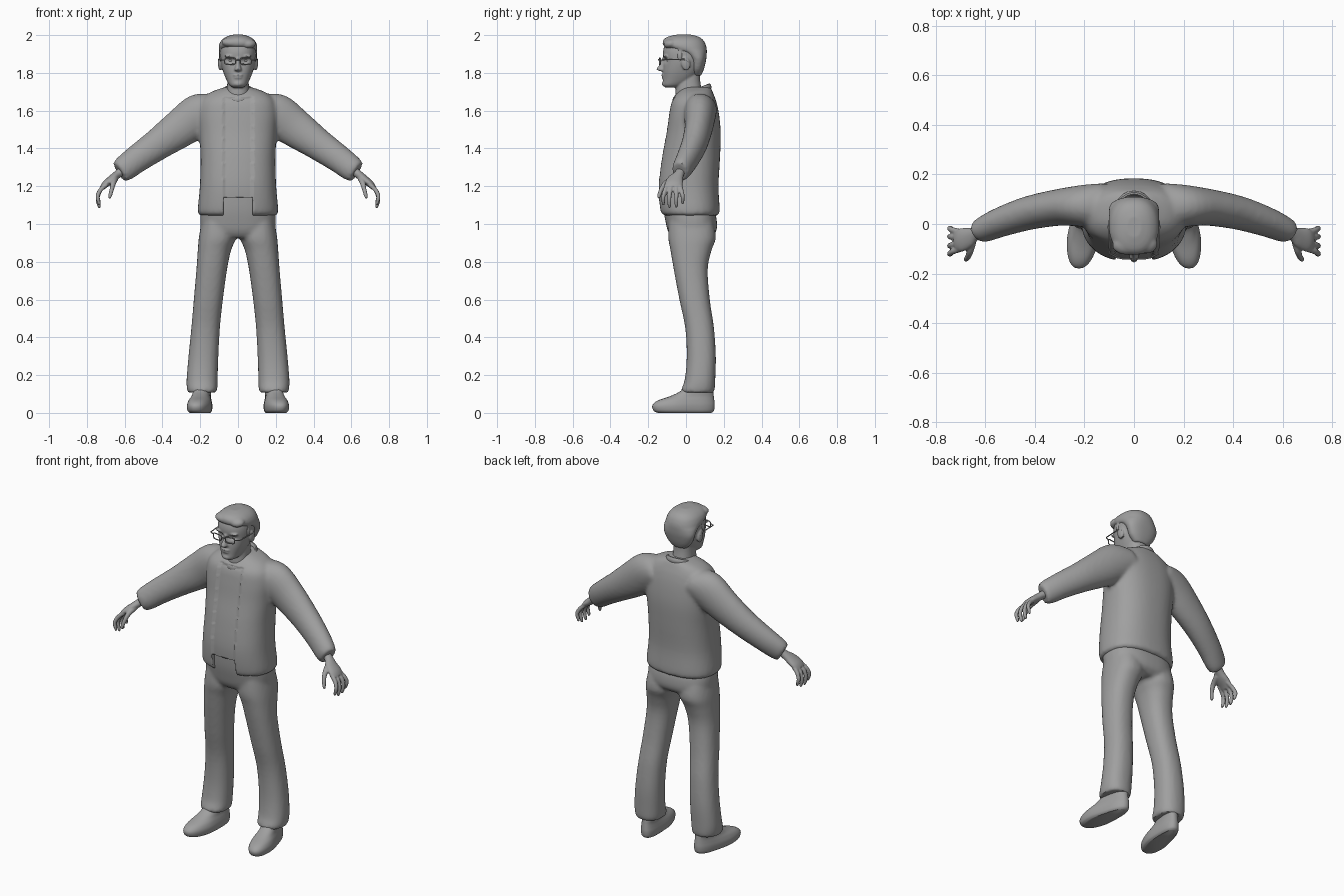
import bpy, bmesh, math
from mathutils import Vector, Matrix

old = bpy.data.objects.get("Cube")
if old:
    bpy.data.objects.remove(old, do_unlink=True)

grey = bpy.data.materials.new("plain_grey")
grey.use_nodes = True
grey.diffuse_color = (0.35, 0.35, 0.35, 1)
grey.node_tree.nodes["Principled BSDF"].inputs["Base Color"].default_value = (0.35, 0.35, 0.35, 1)


def smooth_rows(rows, steps=4):
    """Catmull-Rom interpolation of rows of numbers."""
    out = []
    for i in range(len(rows) - 1):
        p0, p1 = rows[max(i - 1, 0)], rows[i]
        p2, p3 = rows[i + 1], rows[min(i + 2, len(rows) - 1)]
        for s in range(steps):
            t = s / steps
            out.append([b + 0.5 * t * (c - a + t * (2 * a - 5 * b + 4 * c - d + t * (3 * (b - c) + d - a)))
                        for a, b, c, d in zip(p0, p1, p2, p3)])
    return out + [list(rows[-1])]


def skin(bm, rings):
    """Bridge rings of points and cap both ends."""
    loops = [[bm.verts.new(p) for p in ring] for ring in rings]
    n = len(loops[0])
    for a, b in zip(loops, loops[1:]):
        for i in range(n):
            bm.faces.new((a[i], a[(i + 1) % n], b[(i + 1) % n], b[i]))
    bm.faces.new(loops[0][::-1])
    bm.faces.new(loops[-1])


def oval(a, b, power, n):
    for i in range(n):
        c, s = math.cos(math.tau * i / n), math.sin(math.tau * i / n)
        yield (a * math.copysign(abs(c) ** (2 / power), c),
               b * math.copysign(abs(s) ** (2 / power), s))


def stack(bm, rows, power=2.3, n=40):
    """Horizontal sections: z, x centre, half width, front y, back y."""
    skin(bm, [[(cx + u, (f + k) / 2 + v, z) for u, v in oval(w, (k - f) / 2, power, n)]
              for z, cx, w, f, k in smooth_rows(rows)])


def tube(bm, rows, side=1, n=20):
    """Sections along a path: x, y, z, depth radius, height radius."""
    rows = smooth_rows(rows)
    pts = [Vector(r[:3]) for r in rows]
    rings = []
    for i, r in enumerate(rows):
        t = (pts[min(i + 1, len(pts) - 1)] - pts[max(i - 1, 0)]).normalized()
        u = Vector((0, 1, 0))
        u = (u - t * u.dot(t)).normalized()
        v = t.cross(u)
        ring = [pts[i] + u * p + v * q for p, q in oval(r[3], r[4], 2, n)]
        rings.append([(side * p.x, p.y, p.z) for p in ring])
    skin(bm, rings)


def ball(bm, centre, radii, tilt=0):
    m = Matrix.Translation(centre) @ Matrix.Rotation(tilt, 4, 'X') @ Matrix.Diagonal((*radii, 1))
    bmesh.ops.create_uvsphere(bm, u_segments=20, v_segments=12, radius=1, matrix=m)


def activate(ob):
    bpy.ops.object.select_all(action='DESELECT')
    ob.select_set(True)
    bpy.context.view_layer.objects.active = ob


def part(name, bm, voxel=0, rounds=3):
    """Turn a bmesh into an object; a voxel size fuses its pieces."""
    bmesh.ops.recalc_face_normals(bm, faces=bm.faces)
    me = bpy.data.meshes.new(name)
    bm.to_mesh(me)
    bm.free()
    me.materials.append(grey)
    ob = bpy.data.objects.new(name, me)
    bpy.context.collection.objects.link(ob)
    activate(ob)
    if voxel:
        mod = ob.modifiers.new("fuse", 'REMESH')
        mod.mode, mod.voxel_size = 'VOXEL', voxel
        mod = ob.modifiers.new("soften", 'SMOOTH')
        mod.factor, mod.iterations = 0.5, rounds
        for m in [m.name for m in ob.modifiers]:
            bpy.ops.object.modifier_apply(modifier=m)
    bpy.ops.object.shade_smooth_by_angle(angle=math.radians(40))
    return ob


# Jacket: torso and both sleeves fused
bm = bmesh.new()
stack(bm, [(1.045, 0, .20, -.12, .165), (1.07, 0, .213, -.142, .178), (1.2, 0, .202, -.152, .172),
           (1.35, 0, .198, -.135, .18), (1.48, 0, .205, -.11, .184), (1.58, 0, .21, -.095, .175),
           (1.65, 0, .195, -.08, .16), (1.695, 0, .15, -.045, .143), (1.725, 0, .07, -.01, .13)], 2.4, 48)
sleeve = [(.12, .075, 1.61, .09, .08), (.2, .073, 1.58, .085, .112), (.3, .067, 1.51, .074, .103),
          (.42, .045, 1.425, .068, .085), (.53, .01, 1.348, .06, .074), (.6, -.02, 1.295, .052, .068),
          (.628, -.032, 1.276, .044, .058)]
for side in (-1, 1):
    tube(bm, sleeve, side, 32)
jacket = part("jacket", bm, .011, 5)

# Recessed front panel and the notch below it
for v in jacket.data.vertices:
    if abs(v.co.x) < .075 and v.co.y < 0 and v.co.z < 1.67:
        v.co.y += .01
bm = bmesh.new()
bmesh.ops.create_cube(bm, size=1, matrix=Matrix.Translation((0, -.15, 1.04)) @ Matrix.Diagonal((.155, .2, .2, 1)))
cutter = part("notch_cutter", bm)
cutter.hide_render = True
cut = jacket.modifiers.new("notch", 'BOOLEAN')
cut.operation, cut.object = 'DIFFERENCE', cutter
activate(jacket)
bpy.ops.object.modifier_apply(modifier="notch")
bpy.data.objects.remove(cutter, do_unlink=True)

# Collar sloping down to the front
bm = bmesh.new()
rings = []
for i in range(32):
    a = math.tau * i / 32
    out = Vector((math.cos(a), math.sin(a), 0))
    mid = Vector((.076 * out.x, .032 + .092 * out.y, 1.69 + .034 * out.y))
    rings.append([mid + out * p + Vector((0, 0, q)) for p, q in oval(.011, .02, 2, 10)])
skin(bm, rings + [rings[0]])
bmesh.ops.remove_doubles(bm, verts=bm.verts, dist=1e-5)
part("collar", bm)

# Trousers: hips and both legs fused
bm = bmesh.new()
stack(bm, [(.925, 0, .17, -.07, .125), (.96, 0, .195, -.095, .16), (1.02, 0, .2, -.11, .163),
           (1.08, 0, .194, -.12, .15), (1.16, 0, .18, -.125, .14)], 2.5)
for side in (-1, 1):
    stack(bm, [(z, side * (i + o) / 2, (o - i) / 2, f, k) for z, i, o, f, k in [
        (1.03, .02, .19, -.09, .14), (.93, .012, .207, -.094, .158), (.86, .037, .213, -.082, .135),
        (.76, .058, .22, -.065, .115), (.6, .08, .234, -.035, .126), (.45, .096, .247, -.004, .148),
        (.3, .104, .262, .004, .158), (.18, .108, .272, -.006, .155), (.125, .11, .27, -.024, .152),
        (.108, .115, .264, -.02, .146)]])
part("trousers", bm, .011)

# Shoes with toes turned out
for name, side in (("left_shoe", 1), ("right_shoe", -1)):
    bm = bmesh.new()
    stack(bm, [(0, 0, .052, -.15, .135), (.012, 0, .063, -.172, .148), (.04, 0, .066, -.178, .152),
               (.065, 0, .06, -.15, .15), (.088, 0, .052, -.085, .147), (.115, 0, .05, -.03, .143),
               (.15, 0, .045, 0, .13)])
    for v in bm.verts:
        waist = 1 - .14 * max(0, min(1, (v.co.y + .05) / .1))
        v.co.x = side * (.197 - .14 * v.co.y) + v.co.x * waist
    part(name, bm)

# Hands: palm, curled fingers and thumb fused
for name, side in (("left_hand", 1), ("right_hand", -1)):
    bm = bmesh.new()
    tube(bm, [(.59, -.02, 1.3, .026, .024), (.635, -.036, 1.265, .026, .022), (.668, -.055, 1.237, .042, .022),
              (.7, -.065, 1.212, .047, .019), (.718, -.068, 1.192, .04, .014)], side)
    for y, spread, drop in ((-.1, -.02, .015), (-.078, -.01, 0), (-.053, .002, .002), (-.033, .015, .02)):
        tube(bm, [(.695, y, 1.21, .012, .012), (.728, y + spread / 2, 1.18, .012, .012),
                  (.743, y + spread, 1.14 + drop / 2, .011, .011), (.738, y + spread, 1.105 + drop, .01, .01),
                  (.732, y + spread, 1.085 + drop, .006, .006)], side, 12)
    tube(bm, [(.65, -.06, 1.242, .018, .018), (.66, -.105, 1.218, .015, .015), (.668, -.13, 1.185, .012, .012),
              (.677, -.142, 1.15, .01, .01), (.68, -.143, 1.135, .006, .006)], side, 12)
    part(name, bm, .005, 2)

# Head: skull, neck, features and ears fused
bm = bmesh.new()
stack(bm, [(1.722, 0, .025, -.108, -.04), (1.735, 0, .045, -.122, -.01), (1.765, 0, .062, -.122, .04),
           (1.81, 0, .08, -.122, .075), (1.86, 0, .092, -.119, .092), (1.91, 0, .094, -.122, .098),
           (1.95, 0, .085, -.11, .09), (1.975, 0, .06, -.08, .065)], 2.3)
stack(bm, [(1.64, 0, .066, -.055, .1), (1.7, 0, .06, -.055, .085), (1.76, 0, .056, -.05, .075),
           (1.82, 0, .055, -.04, .075)])
stack(bm, [(1.808, 0, .012, -.13, -.1), (1.815, 0, .02, -.153, -.1), (1.825, 0, .017, -.154, -.1),
           (1.85, 0, .011, -.137, -.1), (1.88, 0, .011, -.126, -.1)], 2, 16)
ball(bm, (0, -.118, 1.788), (.027, .013, .007))
ball(bm, (0, -.116, 1.775), (.024, .013, .007))
ball(bm, (0, -.112, 1.742), (.026, .016, .015))
for side in (-1, 1):
    ball(bm, (side * .04, -.106, 1.888), (.033, .015, .008))
    ball(bm, (side * .094, -.002, 1.85), (.012, .024, .038), .2)
head = part("head", bm, .005, 2)
for v in head.data.vertices:
    if v.co.y < -.04:
        d2 = ((abs(v.co.x) - .038) / .02) ** 2 + ((v.co.z - 1.865) / .012) ** 2
        v.co.y += .014 * math.exp(-d2)

# Eyes
for name, side in (("left_eye", 1), ("right_eye", -1)):
    bm = bmesh.new()
    ball(bm, (side * .038, -.085, 1.864), (.017, .017, .01))
    part(name, bm)

# Hair: cap swept over the forehead
bm = bmesh.new()
stack(bm, [(1.785, 0, .045, .035, .08), (1.82, 0, .078, .025, .095), (1.87, 0, .098, .02, .107),
           (1.905, 0, .101, -.02, .11), (1.925, 0, .102, -.085, .11), (1.945, 0, .101, -.12, .106),
           (1.97, 0, .09, -.122, .094), (1.99, 0, .065, -.1, .07), (2.002, 0, .03, -.055, .03)])
ball(bm, (-.03, -.085, 1.963), (.058, .04, .026), .2)
ball(bm, (.05, -.08, 1.955), (.045, .04, .026), .2)
for side in (-1, 1):
    ball(bm, (side * .089, -.032, 1.89), (.01, .016, .035))
part("hair", bm, .007, 3)


# Glasses: two rims, a bridge and two temples
def wire(name, points, closed=False):
    cu = bpy.data.curves.new(name, 'CURVE')
    cu.dimensions, cu.bevel_depth, cu.bevel_resolution = '3D', .0032, 2
    sp = cu.splines.new('POLY')
    sp.points.add(len(points) - 1)
    for q, p in zip(sp.points, points):
        q.co = (*p, 1)
    sp.use_cyclic_u = closed
    cu.materials.append(grey)
    bpy.context.collection.objects.link(bpy.data.objects.new(name, cu))


for name, side in (("left", 1), ("right", -1)):
    wire(name + "_rim", [(side * (.042 + u), -.14 + .2 * max(0, u), 1.862 + v)
                         for u, v in oval(.029, .017, 4, 24)], True)
    wire(name + "_temple", [(side * .07, -.134, 1.868), (side * .098, -.12, 1.87),
                            (side * .103, -.01, 1.872), (side * .1, .015, 1.855)])
wire("bridge", [(-.014, -.14, 1.866), (0, -.146, 1.87), (.014, -.14, 1.866)])
